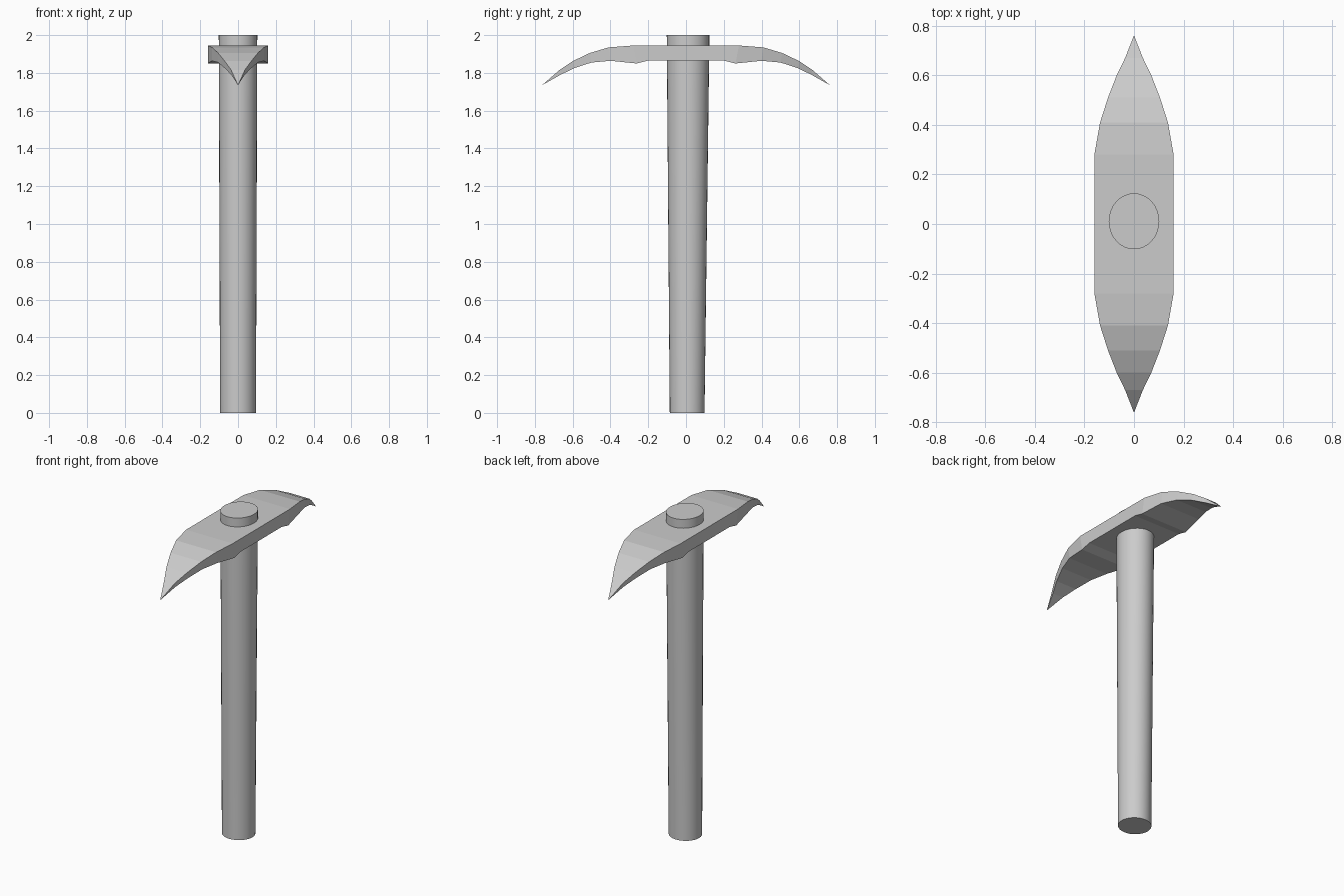
import bpy, bmesh, math

if "Cube" in bpy.data.objects:
    bpy.data.objects.remove(bpy.data.objects["Cube"])


def make_object(name, bm):
    bmesh.ops.recalc_face_normals(bm, faces=bm.faces)
    mesh = bpy.data.meshes.new(name)
    bm.to_mesh(mesh)
    bm.free()
    obj = bpy.data.objects.new(name, mesh)
    bpy.context.collection.objects.link(obj)
    return obj


# Handle: slightly tapered oval shaft
bm = bmesh.new()
bmesh.ops.create_cone(bm, cap_ends=True, segments=32, radius1=1, radius2=1, depth=2)
for v in bm.verts:
    top = v.co.z > 0
    rx, ry, cy = (0.102, 0.113, 0.011) if top else (0.095, 0.092, 0.006)
    v.co = (v.co.x * rx, v.co.y * ry + cy, 2.0 if top else 0.0)
handle = make_object("handle", bm)
bpy.context.view_layer.objects.active = handle
handle.select_set(True)
bpy.ops.object.shade_smooth_by_angle(angle=math.radians(30))

# Pick head: lofted half profile (top y, bottom y, half width, top z, bottom z)
half = [
    (0.20, 0.20, 0.16, 1.945, 1.865),
    (0.28, 0.262, 0.16, 1.945, 1.85),
    (0.41, 0.40, 0.137, 1.935, 1.864),
    (0.51, 0.50, 0.105, 1.905, 1.855),
    (0.60, 0.592, 0.07, 1.862, 1.825),
    (0.67, 0.664, 0.036, 1.815, 1.79),
]
stations = [(-a, -b, w, t, u) for a, b, w, t, u in reversed(half)] + half
bm = bmesh.new()
rings = [[bm.verts.new(p) for p in ((-w, a, t), (w, a, t), (w, b, u), (-w, b, u))]
         for a, b, w, t, u in stations]
for r, s in zip(rings, rings[1:]):
    for i in range(4):
        j = (i + 1) % 4
        bm.faces.new((r[i], r[j], s[j], s[i]))

# Pointed tips
for ring, y in ((rings[0], -0.762), (rings[-1], 0.762)):
    tip = bm.verts.new((0, y, 1.735))
    for i in range(4):
        bm.faces.new((ring[i], ring[(i + 1) % 4], tip))
make_object("pick_head", bm)
